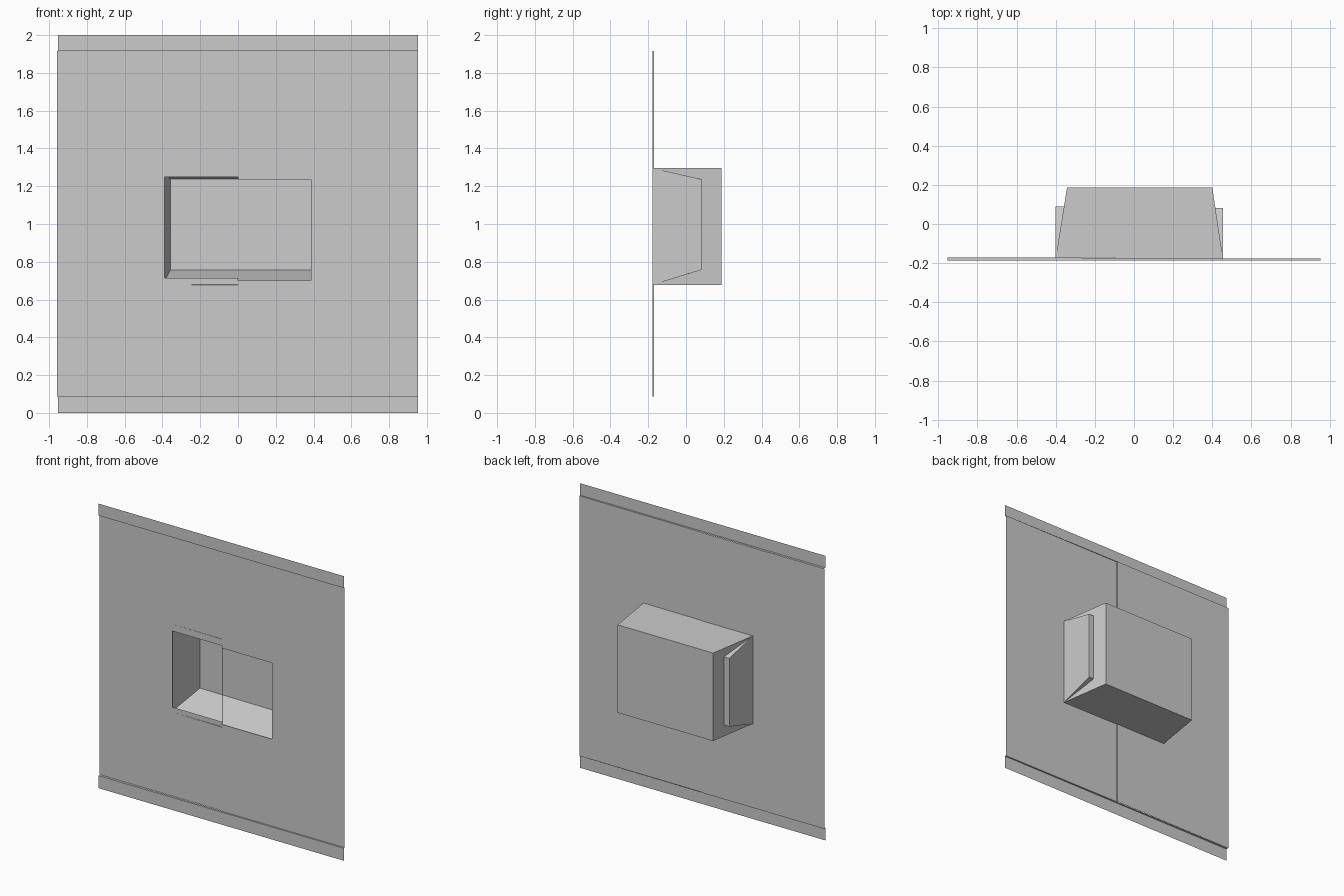
import bpy, bmesh

if "Cube" in bpy.data.objects:
    bpy.data.objects.remove(bpy.data.objects["Cube"])


def make_object(name, verts, faces):
    bm = bmesh.new()
    vs = [bm.verts.new(v) for v in verts]
    for f in faces:
        bm.faces.new([vs[i] for i in f])
    bmesh.ops.recalc_face_normals(bm, faces=bm.faces)
    me = bpy.data.meshes.new(name)
    bm.to_mesh(me)
    bm.free()
    ob = bpy.data.objects.new(name, me)
    bpy.context.collection.objects.link(ob)
    return ob


def open_tray(name, front, back):
    """Box without a front face; each end is (x0, x1, z0, z1, y_left, y_right)."""
    verts = []
    for x0, x1, z0, z1, yl, yr in (front, back):
        verts += [(x0, yl, z0), (x1, yr, z0), (x1, yr, z1), (x0, yl, z1)]
    faces = [(i, (i + 1) % 4, 4 + (i + 1) % 4, 4 + i) for i in range(4)]
    return make_object(name, verts, faces + [(4, 5, 6, 7)])


def c_panel(name, x_out, x_hole, x_mid, y, z0, z1, h0, h1):
    """Half of the wall sheet with half of the window cut out of it."""
    pts = [(x_out, z0), (x_mid, z0), (x_mid, h0), (x_hole, h0),
           (x_hole, h1), (x_mid, h1), (x_mid, z1), (x_out, z1)]
    verts = [(x, y, z) for x, z in pts]
    faces = [(0, 1, 2, 3), (0, 3, 4, 7), (4, 5, 6, 7)]
    ob = make_object(name, verts, faces)
    # the sheets face the front
    if ob.data.polygons[0].normal.y > 0:
        ob.data.flip_normals()
    return ob


Z0, Z1 = 0.088, 1.916
YL, YR, YF = -0.170, -0.177, -0.187

# Wall sheets, the right one set slightly forward
c_panel("left_wall_sheet", -0.957, -0.39, 0.0, YL, Z0, Z1, 0.714, 1.248)
c_panel("right_wall_sheet", 0.952, 0.387, 0.0, YR, Z0, Z1, 0.70, 1.235)

# Narrow step joining the two sheets
make_object("middle_step", [(0, YL, Z0), (0, YR, Z0), (0, YR, Z1), (0, YL, Z1)],
            [(0, 1, 2, 3)])

# Top and bottom trim strips with a small ledge back to the wall
for name, edge, join in (("bottom_trim", 0.0, Z0), ("top_trim", 2.0, Z1)):
    a, b = -0.952, 0.954
    make_object(name,
                [(a, YF, edge), (b, YF, edge), (b, YF, join), (a, YF, join),
                 (b, YR, join), (a, YL, join)],
                [(0, 1, 2, 3), (3, 2, 4, 5)])

# Outer casing narrows sideways, inner recess narrows vertically
rim = (-0.40, 0.455, 0.678, 1.296, YL, YR)
open_tray("outer_casing", rim, (-0.342, 0.40, 0.678, 1.296, 0.187, 0.187))
open_tray("inner_recess", rim, (-0.40, 0.455, 0.757, 1.237, 0.09, 0.081))
